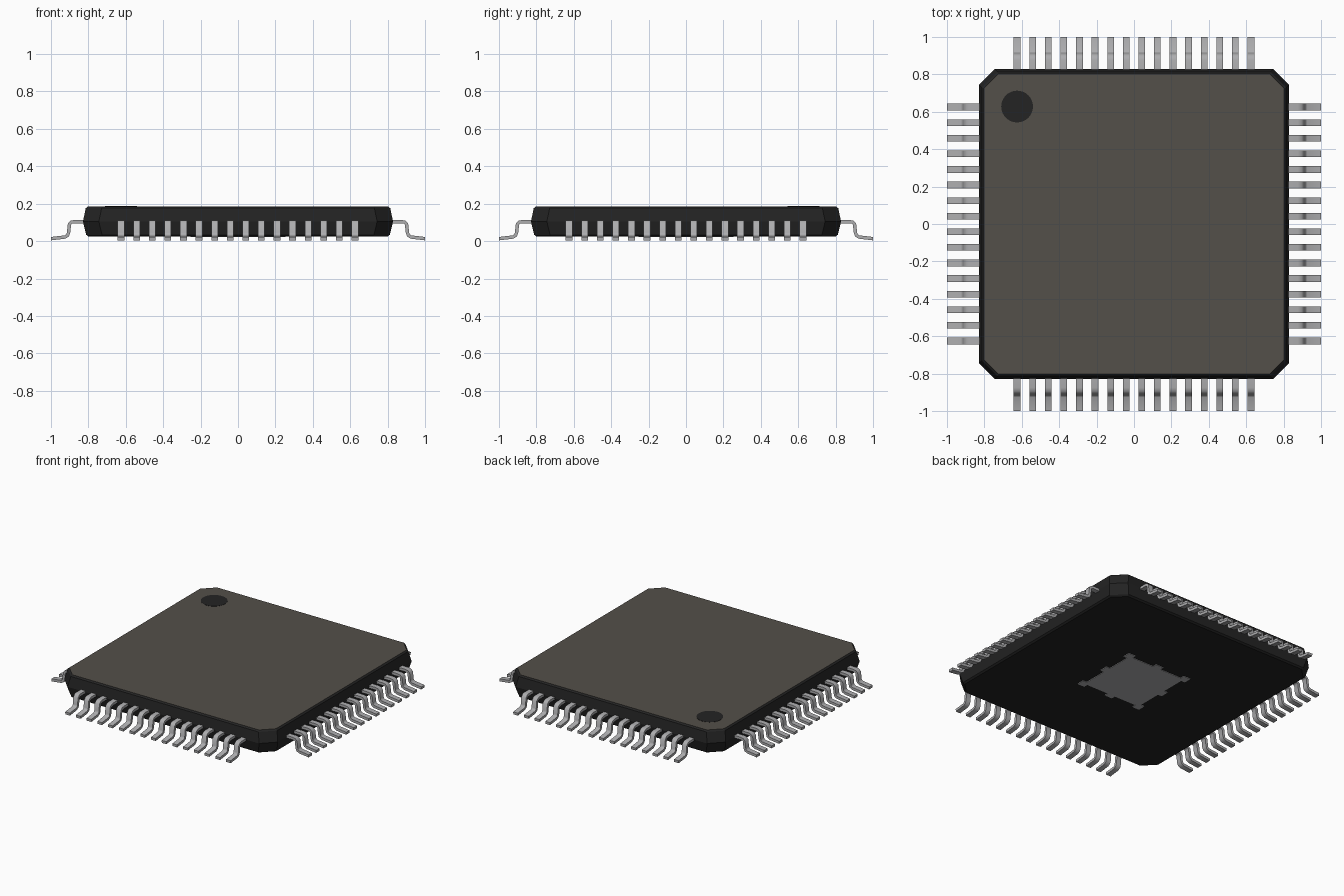
import bpy, bmesh, math
from mathutils import Matrix

if "Cube" in bpy.data.objects:
    bpy.data.objects.remove(bpy.data.objects["Cube"])


def material(name, rgb):
    m = bpy.data.materials.new(name)
    m.diffuse_color = (*rgb, 1)
    m.use_nodes = True
    m.node_tree.nodes["Principled BSDF"].inputs["Base Color"].default_value = m.diffuse_color
    return m


BLACK = material("black plastic", (0.017, 0.017, 0.017))
BROWN = material("brown grey top", (0.088, 0.079, 0.067))
METAL = material("tinned metal", (0.42, 0.42, 0.43))


def make(name, bm, mats, smooth=None):
    bmesh.ops.recalc_face_normals(bm, faces=bm.faces)
    me = bpy.data.meshes.new(name)
    bm.to_mesh(me)
    bm.free()
    for m in mats:
        me.materials.append(m)
    ob = bpy.data.objects.new(name, me)
    bpy.context.collection.objects.link(ob)
    if smooth:
        bpy.ops.object.select_all(action='DESELECT')
        ob.select_set(True)
        bpy.context.view_layer.objects.active = ob
        bpy.ops.object.shade_smooth_by_angle(angle=math.radians(smooth))
    return ob


def loft(bm, rings):
    """Closed solid through rings of equal point count."""
    vs = [[bm.verts.new(p) for p in r] for r in rings]
    n = len(vs[0])
    for a, b in zip(vs, vs[1:]):
        for i in range(n):
            j = (i + 1) % n
            bm.faces.new((a[i], a[j], b[j], b[i]))
    bm.faces.new(vs[0][::-1])
    return bm.faces.new(vs[-1])


def four_fold(quarter):
    out = []
    for k in range(4):
        for x, y in quarter:
            out.append((x, y))
        quarter = [(-y, x) for x, y in quarter]
    return out


# moulded body: chamfered square rings stacked in height
bm = bmesh.new()
rings = []
for h, z in [(0.800, 0.025), (0.812, 0.034), (0.829, 0.105), (0.814, 0.176), (0.803, 0.185)]:
    c = 0.085 if h > 0.805 else 0.078
    rings.append([(x, y, z) for x, y in four_fold([(h, c - h), (h, h - c)])])
top = loft(bm, rings)
top.material_index = 1
make("chip_body", bm, [BLACK, BROWN])

# pin one marker
bm = bmesh.new()
bmesh.ops.create_cone(bm, cap_ends=True, segments=32, radius1=0.085, radius2=0.085, depth=0.004,
                      matrix=Matrix.Translation((-0.625, 0.628, 0.1845)))
make("pin_one_marker", bm, [BLACK])

# exposed pad underneath, with edge and corner tabs
bm = bmesh.new()
pad = four_fold([(0.225, -0.20), (0.225, -0.03), (0.255, -0.03), (0.255, 0.03), (0.225, 0.03),
                 (0.225, 0.20), (0.255, 0.20), (0.255, 0.255), (0.20, 0.255)])
loft(bm, [[(x, y, z) for x, y in pad] for z in (0.021, 0.029)])
make("exposed_pad", bm, [METAL])

# gull wing lead cross-section: a centre line thickened both ways
path = [(0.80, 0.104), (0.875, 0.104), (0.891, 0.101), (0.901, 0.091), (0.906, 0.045),
        (0.911, 0.030), (0.925, 0.022), (1.0, 0.013)]
T, W = 0.009, 0.018
upper, lower = [], []
for i, (x, z) in enumerate(path):
    a, b = path[max(i - 1, 0)], path[min(i + 1, len(path) - 1)]
    dx, dz = b[0] - a[0], b[1] - a[1]
    d = math.hypot(dx, dz)
    nx, nz = -dz / d * T, dx / d * T
    upper.append((min(x + nx, 1.0), z + nz))
    lower.append((min(x - nx, 1.0), max(z - nz, 0)))

# sixteen leads on each of four sides
for k, side in enumerate(("right", "back", "left", "front")):
    bm = bmesh.new()
    for i in range(16):
        y = -0.625 + i * 1.25 / 15
        loft(bm, [[(u[0], y - W, u[1]), (u[0], y + W, u[1]),
                   (l[0], y + W, l[1]), (l[0], y - W, l[1])] for u, l in zip(upper, lower)])
    bm.transform(Matrix.Rotation(k * math.pi / 2, 4, 'Z'))
    make(side + "_leads", bm, [METAL], smooth=50)
